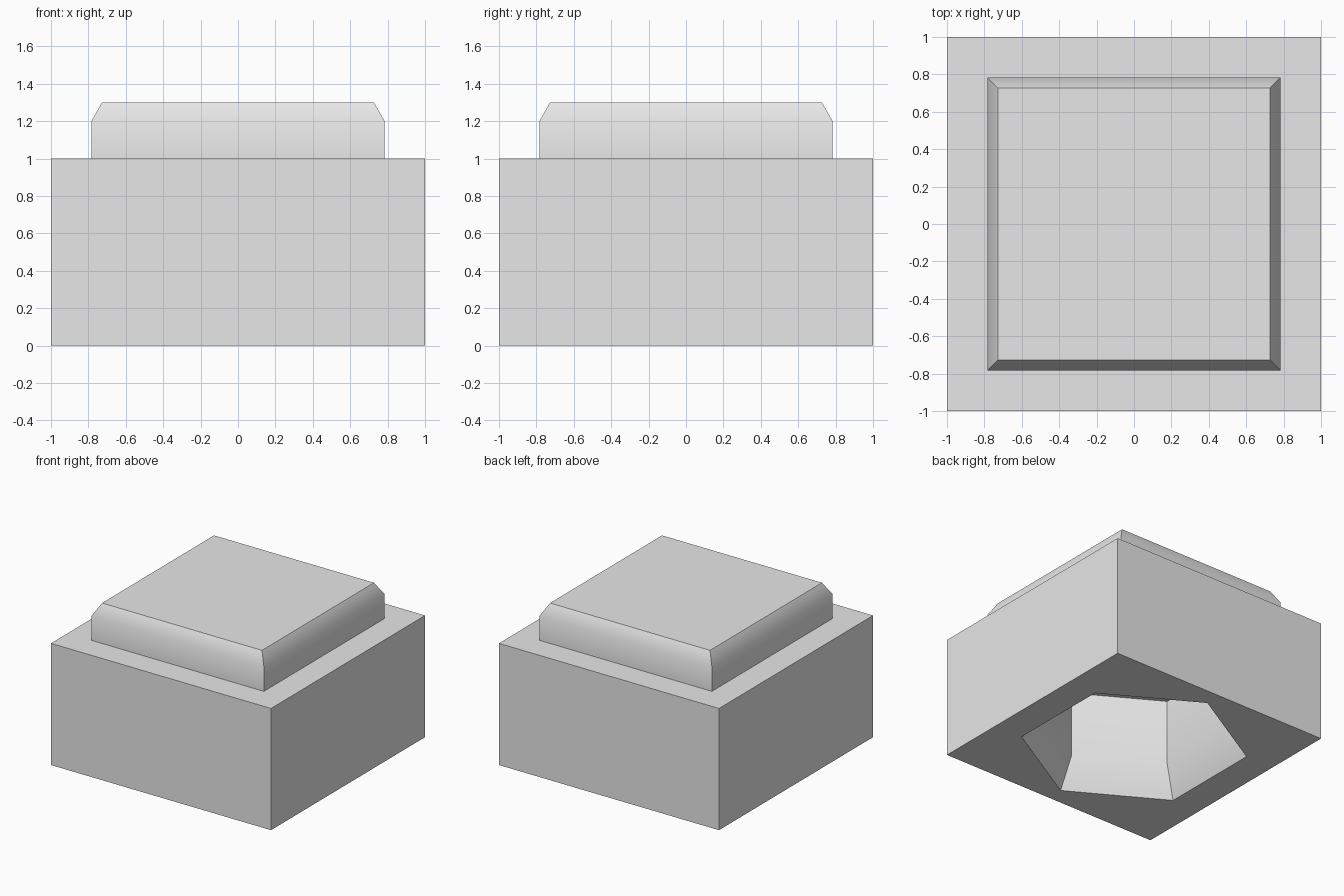
import bpy
import bmesh
from math import cos, sin, pi, radians, sqrt

cube = bpy.data.objects.get("Cube")
if cube:
    bpy.data.objects.remove(cube, do_unlink=True)

grey = bpy.data.materials.new("plain grey")
grey.use_nodes = True
grey.diffuse_color = (0.8, 0.8, 0.8, 1)
grey.node_tree.nodes["Principled BSDF"].inputs["Base Color"].default_value = (0.8, 0.8, 0.8, 1)


def prism(name, sides, profile):
    """Stack regular rings of (corner radius, height) into a closed solid."""
    bm = bmesh.new()
    rings = []
    for r, z in profile:
        angles = [pi / sides + 2 * pi * i / sides for i in range(sides)]
        rings.append([bm.verts.new((r * cos(a), r * sin(a), z)) for a in angles])
    for low, high in zip(rings, rings[1:]):
        for i in range(sides):
            j = (i + 1) % sides
            bm.faces.new((low[i], low[j], high[j], high[i]))
    bm.faces.new(rings[0][::-1])
    bm.faces.new(rings[-1])
    mesh = bpy.data.meshes.new(name)
    bm.to_mesh(mesh)
    bm.free()
    mesh.materials.append(grey)
    obj = bpy.data.objects.new(name, mesh)
    bpy.context.collection.objects.link(obj)
    return obj


def square(name, profile):
    """Square solid from (half width, height) steps."""
    return prism(name, 4, [(w * sqrt(2), z) for w, z in profile])


# Square block and the raised cap with sloped shoulders
base = square("base_block", [(1, 0), (1, 1)])
cap = square("raised_cap", [(0.784, 1), (0.784, 1.2), (0.727, 1.3)])

# Hexagonal socket with a flared mouth, cut up into the underside
cutter = prism("socket_cutter", 6, [(0.86, -0.1), (0.86, 0), (0.73, 0.25), (0.73, 0.79)])
cutter.hide_render = True
cut = base.modifiers.new("socket", 'BOOLEAN')
cut.operation = 'DIFFERENCE'
cut.solver = 'EXACT'
cut.object = cutter
bpy.context.view_layer.objects.active = base
bpy.ops.object.modifier_apply(modifier=cut.name)
bpy.data.objects.remove(cutter, do_unlink=True)

# Soft shading across the shoulders, sharp corners elsewhere
for obj in (base, cap):
    bpy.ops.object.select_all(action='DESELECT')
    obj.select_set(True)
    bpy.context.view_layer.objects.active = obj
    bpy.ops.object.shade_smooth_by_angle(angle=radians(35))
